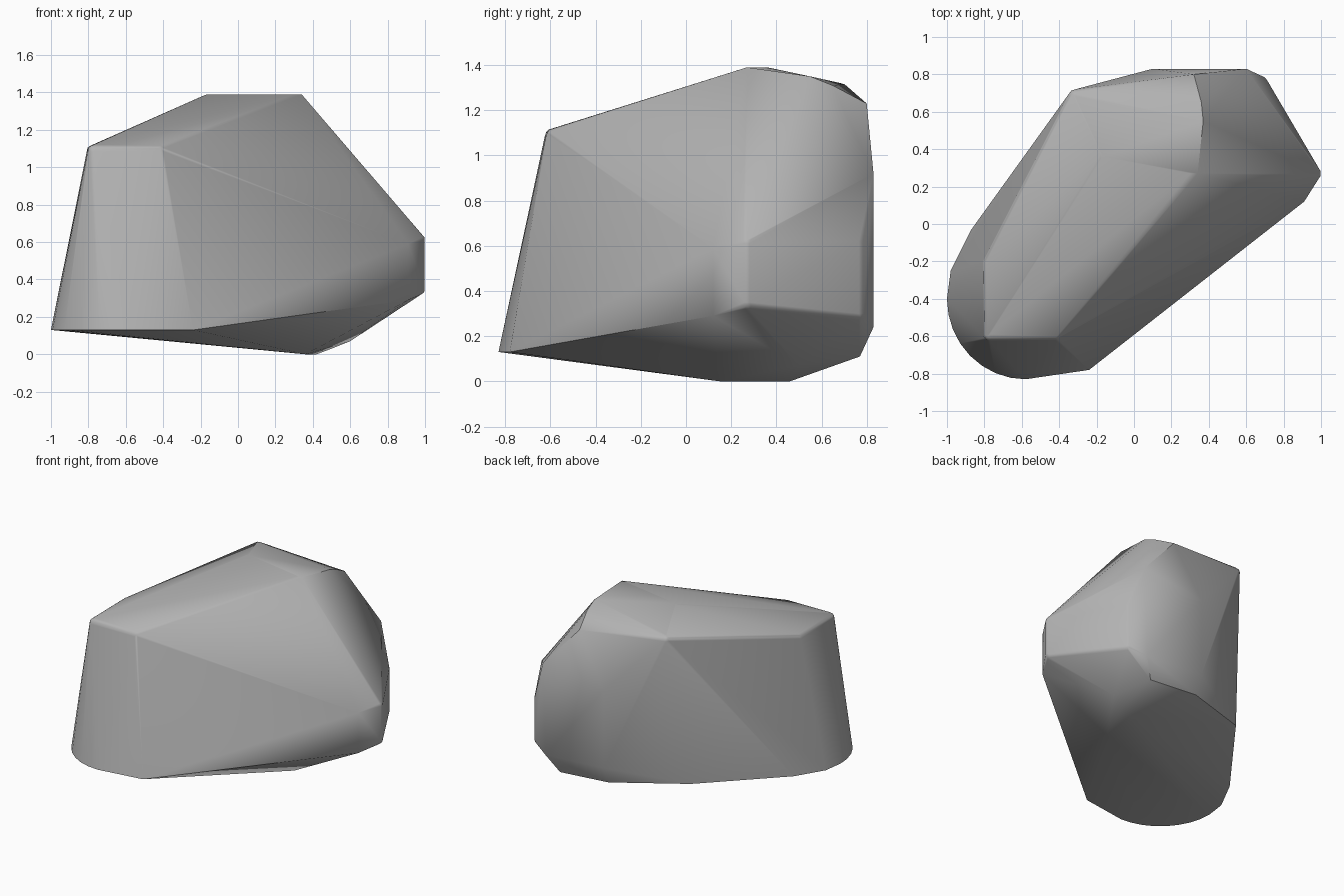
import bpy
import bmesh
import math
from mathutils import Matrix

cube = bpy.data.objects.get("Cube")
if cube:
    bpy.data.objects.remove(cube, do_unlink=True)

# Crisp corners of the boulder
base_rim = [(-1, -.4, .13), (-.98, -.25, .13), (-.87, -.03, .14),
            (-.24, -.78, .13), (.91, .12, .29), (.91, .12, .59)]
underside = [(.36, .15, 0), (.42, .46, 0), (.5, .48, .03), (.6, .5, .07),
             (-.43, .56, .19), (.1, .77, .14), (.5, .77, .11)]
back = [(.1, .83, .27), (.58, .83, .24), (.6, .83, .92), (.1, .83, .85)]
top_edge = [(.34, .27, 1.39), (.37, .55, 1.35), (.36, .65, 1.31), (.32, .8, 1.23)]

# Rounded corners, given as the centres of small spheres
radius = .035
rounded = [(-.77, -.59, 1.085), (-.42, -.585, 1.085), (-.775, -.21, 1.085),
           (-.165, .36, 1.355), (.3, .27, 1.355), (-.315, .685, 1.285),
           (.965, .27, .35), (.965, .27, .61), (.68, .755, .3), (.68, .755, .62)]

bm = bmesh.new()
for point in base_rim + underside + back + top_edge:
    bm.verts.new(point)

# Bulging front corner of the base, an arc of the rim
for i in range(1, 9):
    a = math.radians(180 + i * 90 / 8)
    bm.verts.new((-.58 + .42 * math.cos(a), -.4 + .43 * math.sin(a), .13))

for centre in rounded:
    bmesh.ops.create_icosphere(bm, subdivisions=2, radius=radius,
                               matrix=Matrix.Translation(centre))

# Wrap everything in one convex skin
bmesh.ops.delete(bm, geom=list(bm.edges), context='EDGES_FACES')
hull = bmesh.ops.convex_hull(bm, input=list(bm.verts))
keep = {v for f in bm.faces for v in f.verts}
bmesh.ops.delete(bm, geom=[v for v in bm.verts if v not in keep], context='VERTS')
bmesh.ops.dissolve_limit(bm, angle_limit=math.radians(1.5),
                         verts=list(bm.verts), edges=list(bm.edges))
bmesh.ops.recalc_face_normals(bm, faces=list(bm.faces))

mesh = bpy.data.meshes.new("boulder")
bm.to_mesh(mesh)
bm.free()
boulder = bpy.data.objects.new("boulder", mesh)
bpy.context.collection.objects.link(boulder)

# Plain grey stone
stone = bpy.data.materials.new("stone_grey")
stone.use_nodes = True
colour = (.45, .45, .45, 1)
stone.diffuse_color = colour
stone.node_tree.nodes["Principled BSDF"].inputs["Base Color"].default_value = colour
mesh.materials.append(stone)

bpy.ops.object.select_all(action='DESELECT')
boulder.select_set(True)
bpy.context.view_layer.objects.active = boulder
bpy.ops.object.shade_smooth_by_angle(angle=math.radians(35))
